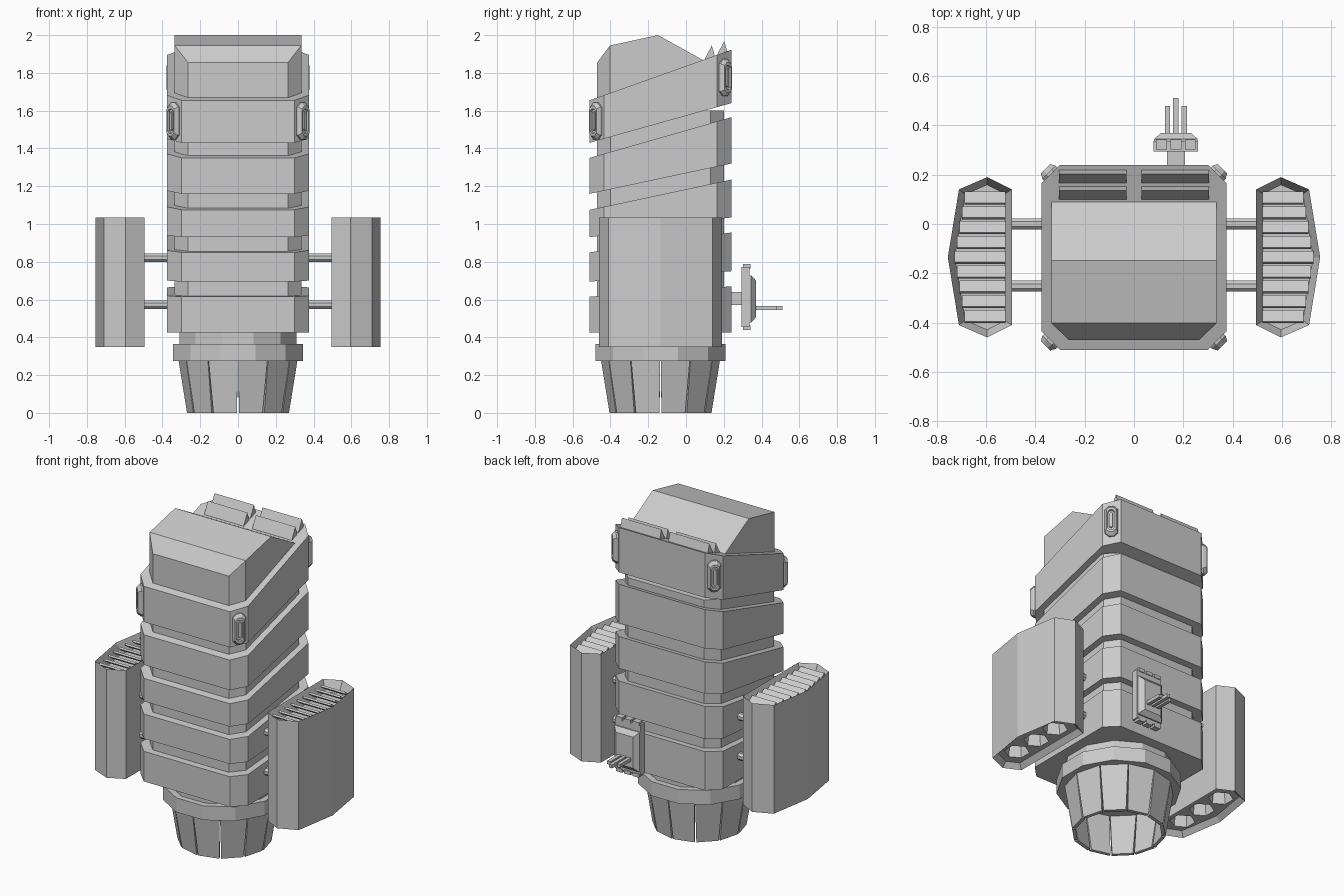
import bpy, bmesh, math
from mathutils import Matrix, Vector

if "Cube" in bpy.data.objects:
    bpy.data.objects.remove(bpy.data.objects["Cube"])

CY = -0.135  # body axis in y


def finish(name, bm):
    bmesh.ops.recalc_face_normals(bm, faces=bm.faces)
    me = bpy.data.meshes.new(name)
    bm.to_mesh(me)
    bm.free()
    ob = bpy.data.objects.new(name, me)
    bpy.context.collection.objects.link(ob)
    return ob


def loft_bm(rings):
    """Closed solid through a sequence of equal-length point loops."""
    bm = bmesh.new()
    loops = [[bm.verts.new(p) for p in r] for r in rings]
    n = len(loops[0])
    for a, b in zip(loops, loops[1:]):
        for i in range(n):
            j = (i + 1) % n
            bm.faces.new((a[i], a[j], b[j], b[i]))
    bm.faces.new(loops[0])
    bm.faces.new(loops[-1])
    bmesh.ops.recalc_face_normals(bm, faces=bm.faces)
    return bm


def loft(name, rings):
    return finish(name, loft_bm(rings))


def box(name, x0, x1, y0, y1, z0, z1):
    return loft(name, [[(x0, y0, z), (x1, y0, z), (x1, y1, z), (x0, y1, z)] for z in (z0, z1)])


def octagon(hx, hy, c):
    return [(hx, hy - c), (hx - c, hy), (c - hx, hy), (-hx, hy - c),
            (-hx, c - hy), (c - hx, -hy), (hx - c, -hy), (hx, c - hy)]


def ngon(n, r, cx, cy, z, turn=0.0):
    return [(cx + r * math.cos(turn + 2 * math.pi * i / n),
             cy + r * math.sin(turn + 2 * math.pi * i / n), z) for i in range(n)]


# Armour bands: bottom front/back z, top front/back z
bands = [(0.425, 0.425, 0.615, 0.67), (0.695, 0.75, 0.85, 0.955),
         (0.93, 1.035, 1.075, 1.235), (1.16, 1.32, 1.35, 1.565),
         (1.43, 1.64, 1.655, 1.922)]
H = 0.375
outline = octagon(H, H, 0.075)
for i, (bf, bb, tf, tb) in enumerate(bands):
    loft(f"body_band_{i}", [[(x, y + CY, f + (b - f) * (y + H) / (2 * H)) for x, y in outline]
                            for f, b in ((bf, bb), (tf, tb))])

# Inner core seen in the gaps
loft("body_core", [[(x, y + CY, z) for x, y in octagon(0.335, 0.335, 0.07)] for z in (0.45, 1.6)])

# Head block on top
bm = bmesh.new()
for s in (-1, 1):
    for x, y, z in ((.265, -.47, 1.5), (.265, -.47, 1.855), (.335, -.402, 1.5), (.335, -.402, 1.945),
                    (.335, -.148, 2.0), (.335, .09, 1.868), (.335, .09, 1.5)):
        bm.verts.new((s * x, y, z))
bmesh.ops.convex_hull(bm, input=bm.verts)
bmesh.ops.dissolve_limit(bm, angle_limit=0.02, verts=bm.verts, edges=bm.edges)
finish("head_block", bm)

# Ridge vents behind the head
for sx in (-1, 1):
    for k in range(2):
        y, z = 0.1 + 0.066 * k, 1.865 + 0.023 * k
        prof = [(y, z - .02), (y, z + .01), (y + .036, z + .08), (y + .053, z + .025), (y + .053, z - .02)]
        loft("ridge_vent", [[(sx * x, a, b) for a, b in prof] for x in (0.03, 0.305)])

# Corner lamps
lamp_rings = [(.076, .195, -.01), (.076, .195, .010), (.054, .160, .030),
              (.040, .130, .030), (.036, .124, .018), (.020, .100, .018), (.018, .096, .028)]
for sx in (-1, 1):
    for sy, z in ((-1, 1.545), (1, 1.775)):
        out = Vector((sx, sy, 0)).normalized()
        side = Vector((-out.y, out.x, 0))
        base = Vector((sx * 0.3375, CY + sy * 0.3375, z))
        loft("corner_lamp", [[base + side * u + Vector((0, 0, v)) + out * d
                              for u, v in octagon(w / 2, h / 2, w * 0.3)] for w, h, d in lamp_rings])

# Neck, collar and petal nozzle
T = math.radians(15)
loft("nozzle_neck", [ngon(12, 0.32, 0, CY, z, T) for z in (0.35, 0.44)])
loft("nozzle_collar", [ngon(12, 0.357, 0, CY, z, T) for z in (0.275, 0.365)])
for k in range(12):
    mid = math.radians(15 + 30 * k)
    rings = []
    for r, z, half in ((0.27, 0.0, 13.9), (0.315, 0.28, 14.6)):
        h = math.radians(half)
        rings.append([(q * math.cos(mid + a), CY + q * math.sin(mid + a), z)
                      for q, a in ((r, -h), (r, h), (r - .022, h), (r - .022, -h))])
    loft(f"nozzle_petal_{k}", rings)

# Side pods with grille on top and three ports below
pod = [(.495, .275), (.595, .325), (.71, .275), (.755, 0), (.71, -.275), (.595, -.325), (.495, -.275)]
for s, tag in ((-1, "left"), (1, "right")):
    bm = loft_bm([[(s * x, CY + y, z) for x, y in pod] for z in (0.35, 1.035)])
    for up, depth in ((1, -0.07), (-1, -0.03)):
        face = [f for f in bm.faces if f.normal.z * up > 0.9]
        bmesh.ops.inset_individual(bm, faces=face, thickness=0.028, use_even_offset=True)
        for v in face[0].verts:
            v.co.z += up * depth
    pod_ob = finish(f"pod_{tag}", bm)
    for k in (-1, 0, 1):
        cut = loft("port_cutter", [ngon(6, r, s * 0.617, CY + k * 0.17, z, math.pi / 6)
                                   for r, z in ((0.078, 0.34), (0.06, 0.48))])
        cut.hide_render = True
        cut.hide_viewport = True
        mod = pod_ob.modifiers.new("port", 'BOOLEAN')
        mod.operation = 'DIFFERENCE'
        mod.solver = 'EXACT'
        mod.object = cut
    # grille slats
    for k in range(9):
        y = (k - 4) * 0.06
        x0, x1 = 0.522, 0.727 - 0.042 * abs(y) / 0.26
        slat = box(f"slat_{tag}", -(x1 - x0) / 2, (x1 - x0) / 2, -.028, .028, -.006, .006)
        slat.matrix_world = (Matrix.Translation((s * (x0 + x1) / 2, CY + y, 1.005))
                             @ Matrix.Rotation(math.radians(-35), 4, 'X'))
    # struts to the body
    for y in (0.0, -0.252):
        for z in (0.572, 0.822):
            ring = ngon(8, 0.024, y, z, 0, math.pi / 8)
            loft(f"strut_{tag}", [[(s * x, a, b) for a, b, _ in ring] for x in (0.32, 0.51)])

# Rear connector: stem, plate, raised pad, tabs and prongs
PX = 0.17
box("connector_stem", PX - .037, PX + .037, .22, .30, .57, .64)
box("connector_plate", PX - .09, PX + .09, .295, .337, .455, .772)
loft("connector_pad", [[(PX + a * hx, y, 0.603 + b * hz) for a, b in ((-1, -1), (1, -1), (1, 1), (-1, 1))]
                       for hx, hz, y in ((.088, .125, .33), (.088, .125, .345), (.06, .098, .37))])
for k in (-1, 0, 1):
    for z in (0.44, 0.765):
        box("connector_tab", PX + k * .058 - .022, PX + k * .058 + .022, .303, .342, z, z + .022)
    box("connector_prong", PX + k * .034 - .011, PX + k * .034 + .011, .36, .51 if k == 0 else .478, .545, .566)
